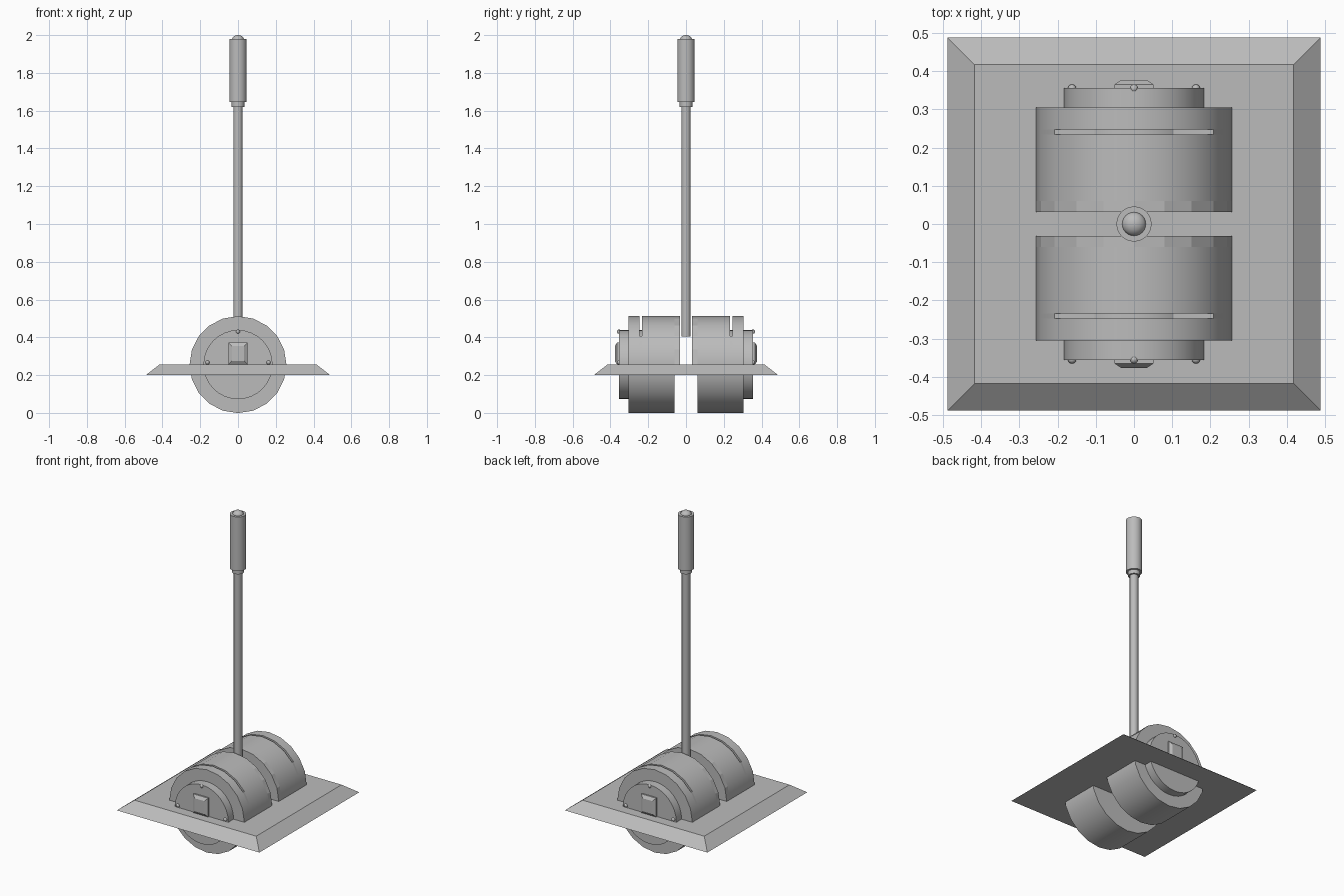
import bpy, bmesh
from math import cos, sin, radians

cube = bpy.data.objects.get("Cube")
if cube:
    bpy.data.objects.remove(cube, do_unlink=True)

grey = bpy.data.materials.new("plain_grey")
grey.use_nodes = True
grey.diffuse_color = (0.5, 0.5, 0.5, 1)
grey.node_tree.nodes["Principled BSDF"].inputs["Base Color"].default_value = (0.5, 0.5, 0.5, 1)

AXIS_Z = 0.2555   # height of the drum axle


def finish(name, bm, smooth=True):
    bmesh.ops.recalc_face_normals(bm, faces=bm.faces)
    mesh = bpy.data.meshes.new(name)
    bm.to_mesh(mesh)
    bm.free()
    mesh.materials.append(grey)
    obj = bpy.data.objects.new(name, mesh)
    bpy.context.collection.objects.link(obj)
    if smooth:
        bpy.ops.object.select_all(action='DESELECT')
        obj.select_set(True)
        bpy.context.view_layer.objects.active = obj
        bpy.ops.object.shade_smooth_by_angle(angle=radians(35))
    return obj


def loft(name, loops, smooth=True):
    """Closed solid through matching loops of points."""
    bm = bmesh.new()
    rings = [[bm.verts.new(p) for p in loop] for loop in loops]
    n = len(rings[0])
    for a, b in zip(rings, rings[1:]):
        for i in range(n):
            j = (i + 1) % n
            bm.faces.new((a[i], a[j], b[j], b[i]))
    bm.faces.new(rings[0])
    bm.faces.new(rings[-1])
    return finish(name, bm, smooth)


def drum(name, radius, y0, y1, sides, start=0, sweep=360, smooth=True):
    """Cylinder, or chord-closed part of one, lying along y."""
    steps = round(sides * sweep / 360)
    count = steps if sweep == 360 else steps + 1
    angles = [radians(start + sweep * i / steps) for i in range(count)]
    return loft(name, [[(radius * cos(a), y, AXIS_Z + radius * sin(a)) for a in angles]
                       for y in (y0, y1)], smooth)


def turned(name, profile, sides=24):
    """Upright turned part from (radius, z) pairs."""
    angles = [radians(360 * i / sides) for i in range(sides)]
    return loft(name, [[(r * cos(a), r * sin(a), z) for a in angles] for r, z in profile])


# Mounting plate with sloped edges
loft("base_plate", [[(sx * h, sy * h, z) for sx, sy in ((-1, -1), (1, -1), (1, 1), (-1, 1))]
                    for h, z in ((0.488, 0.2), (0.417, 0.255))], False)

# Two mirrored drums
for side, s in (("front", -1), ("back", 1)):
    drum(side + "_drum", 0.2565, s * 0.06, s * 0.234, 20)
    drum(side + "_drum_inner_strip", 0.2565, s * 0.032, s * 0.06, 20, 0, 180, False)
    drum(side + "_drum_slot_floor", 0.2565, s * 0.234, s * 0.247, 20, 144, 252)
    drum(side + "_drum_outer_band", 0.2565, s * 0.247, s * 0.3045, 20)
    drum(side + "_end_cap", 0.183, s * 0.2, s * 0.3555, 32)

    # Square boss with sloped face
    loft(side + "_boss", [[(sx * hx, s * y, 0.314 + sz * hz)
                           for sx, sz in ((-1, -1), (1, -1), (1, 1), (-1, 1))]
                          for hx, hz, y in ((0.051, 0.058, 0.35), (0.051, 0.058, 0.365),
                                            (0.033, 0.04, 0.377))], False)

    # Three small screws on the cap
    for label, x, z in (("top", 0, 0.43), ("left", 0.162, 0.267), ("right", -0.162, 0.267)):
        bm = bmesh.new()
        bmesh.ops.create_uvsphere(bm, u_segments=12, v_segments=8, radius=0.011)
        bmesh.ops.translate(bm, verts=bm.verts, vec=(x, s * 0.3545, z))
        finish(f"{side}_{label}_screw", bm)

# Lever, collar, grip and domed tip
turned("lever_rod", [(0.024, 0.405), (0.024, 1.63)])
turned("lever_collar", [(0.034, 1.62), (0.034, 1.65)])
turned("lever_grip", [(0.046, 1.645), (0.046, 1.98)])
turned("lever_tip", [(0.031, 1.975), (0.031, 1.981), (0.026, 1.99), (0.016, 1.997), (0.005, 2.0)])
